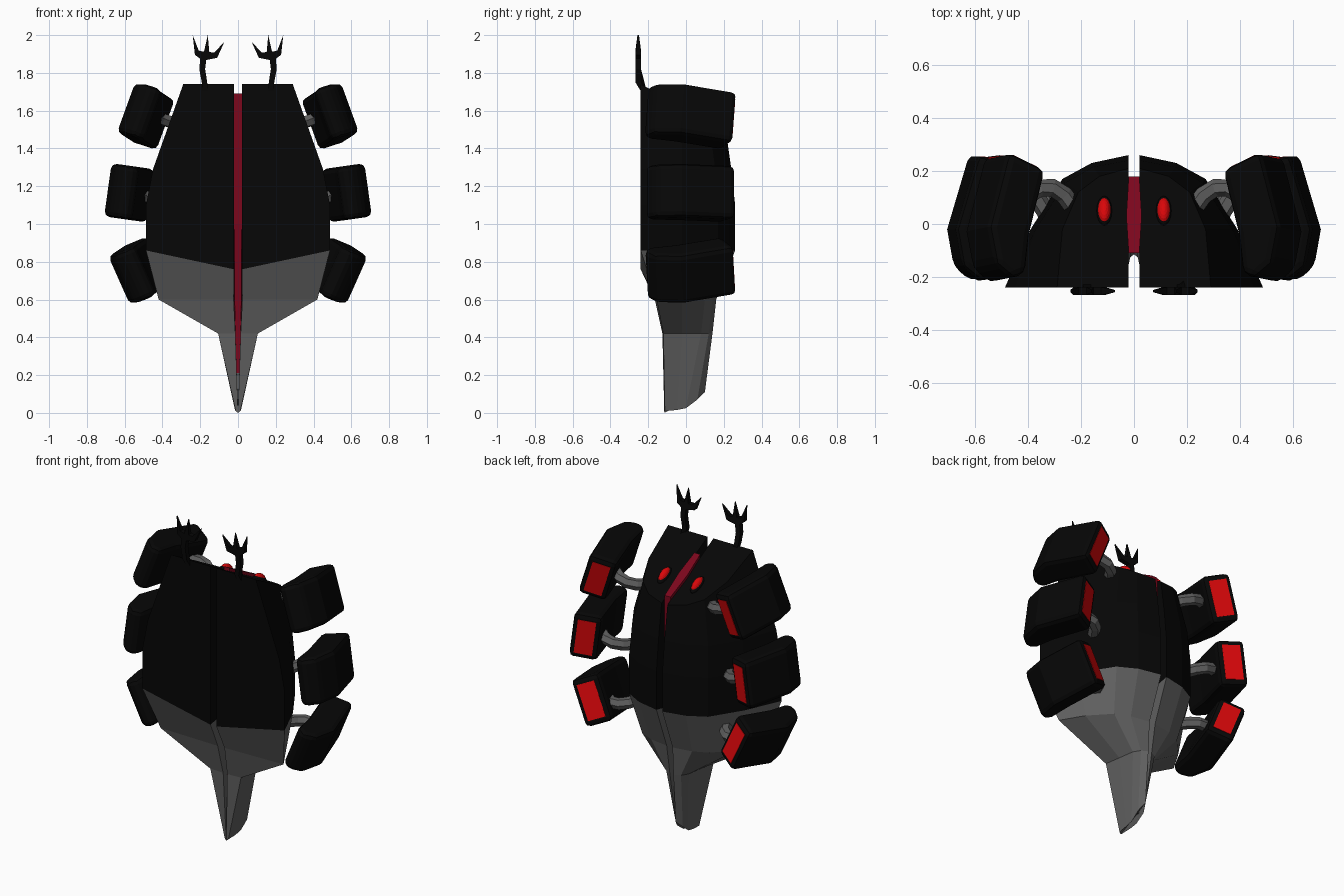
import bpy, bmesh, math
from mathutils import Matrix, Vector

if "Cube" in bpy.data.objects:
    bpy.data.objects.remove(bpy.data.objects["Cube"])


def material(name, rgb):
    m = bpy.data.materials.new(name)
    m.diffuse_color = (*rgb, 1)
    m.use_nodes = True
    m.node_tree.nodes["Principled BSDF"].inputs["Base Color"].default_value = m.diffuse_color
    return m


BLACK = material("black", (0.002, 0.002, 0.002))
GREY = material("dark_grey", (0.115, 0.115, 0.115))
RED = material("red", (0.7, 0.002, 0.003))
CRIMSON = material("crimson", (0.2, 0.002, 0.012))


def loft(name, rings, mat, mirror=True, bevel=0, matrix=None):
    """Skin closed rings of equal length and cap both ends."""
    bm = bmesh.new()
    vs = [[bm.verts.new(p) for p in r] for r in rings]
    n = len(rings[0])
    for a, b in zip(vs, vs[1:]):
        for i in range(n):
            j = (i + 1) % n
            bm.faces.new((a[i], a[j], b[j], b[i]))
    bm.faces.new(vs[0])
    bm.faces.new(vs[-1])
    bmesh.ops.recalc_face_normals(bm, faces=bm.faces)
    if matrix:
        bm.transform(matrix)
    return finish(name, bm, mat, mirror, bevel)


def finish(name, bm, mat, mirror=True, bevel=0):
    me = bpy.data.meshes.new(name)
    bm.to_mesh(me)
    bm.free()
    me.materials.append(mat)
    ob = bpy.data.objects.new(name, me)
    bpy.context.collection.objects.link(ob)
    if bevel:
        b = ob.modifiers.new("bevel", "BEVEL")
        b.width, b.segments = bevel, 2
        b.limit_method, b.angle_limit = "ANGLE", math.radians(35)
    if mirror:
        ob.modifiers.new("mirror", "MIRROR")
    return ob


def ring(pts, z):
    return [(x, y, z) for x, y in pts]


def slope(y):
    """Height of the sloping top of the shell."""
    return 1.74 - 0.53 * (y + 0.24)


# Half shell, black, flat front and domed back
wide = [(.02, -.24), (.487, -.24), (.39, -.02), (.27, .17), (.16, .23), (.02, .26)]
upper = [(.02, -.24), (.45, -.24), (.37, -.02), (.26, .155), (.155, .215), (.02, .24)]
top = [(.02, -.24), (.29, -.24), (.27, -.02), (.21, .12), (.13, .18), (.02, .21)]
rim = [(x, y, .76 if i == 0 else .86) for i, (x, y) in enumerate(wide)]
loft("shell", [rim, ring(wide, 1.1), ring(upper, 1.29),
               [(x, y, slope(y)) for x, y in top]], BLACK)

# Half of the grey lower hull, ending in a spike
hull = [(.023, -.165), (.42, -.155), (.34, -.02), (.23, .10), (.14, .14), (.02, .16)]
neck = [(.014, -.125), (.105, -.12), (.09, -.02), (.075, .08), (.05, .12), (.012, .14)]
tip = [(0, -.115, 0), (.012, -.112, .01), (.016, -.05, .015),
       (.018, 0, .025), (.02, .06, .07), (0, .10, .11)]
loft("lower_hull", [rim, ring(hull, .6), ring(neck, .42), tip], GREY)

# Crimson core between the halves
core = [(-.02, -.11), (.02, -.11), (.029, .03), (.02, .18), (-.02, .18), (-.029, .03)]
loft("core", [[(x * .4, y * .3 - .05, .2) for x, y in core],
              [(x * .9, y * .55 - .03, .6) for x, y in core],
              ring(core, 1.0),
              [(x, y, slope(y) + .02) for x, y in core]], CRIMSON, mirror=False)
# Thin grey web closing the spike
web = [(-.012, -.09), (.012, -.09), (.012, .08), (-.012, .08)]
loft("spike_web", [ring(web, .21), ring([(x * .4, y * .7 - .02) for x, y in web], .07)],
     GREY, mirror=False)

# Eyes with dark rims on the sloping top
for name, scale, mat, lift in (("eye_rim", (.029, .063, .022), BLACK, 0),
                               ("eye", (.025, .053, .03), RED, .004)):
    bm = bmesh.new()
    bmesh.ops.create_uvsphere(bm, u_segments=16, v_segments=10, radius=1)
    bm.transform(Matrix.Translation((.112, .05, slope(.05) + lift))
                 @ Matrix.Rotation(-math.atan(.53), 4, "X")
                 @ Matrix.Diagonal((*scale, 1)))
    finish(name, bm, mat)

# Three-pronged horns standing on the front edge
horn = [(.16, 1.70), (.19, 1.70), (.192, 1.75), (.205, 1.82), (.2, 1.875), (.228, 1.895),
        (.24, 2.0), (.208, 1.918), (.18, 1.912), (.16, 2.0), (.152, 1.91),
        (.125, 1.908), (.072, 1.965), (.11, 1.88), (.168, 1.868), (.174, 1.82), (.163, 1.75)]


def horn_y(z, side):
    thick = .015 if z < 1.92 else .004
    return (-.222 if z < 1.72 else -.253) + side * thick


loft("horn", [[(x, horn_y(z, s), z) for x, z in horn] for s in (-1, 1)], BLACK)

# Side pods: plan outline extruded upwards, red panel on the back end
plan = [(-.12, .195), (.03, .265), (.115, -.02), (.09, -.16),
        (.025, -.215), (-.03, -.195), (-.05, -.05)]
a, b = Vector((*plan[0], 0)), Vector((*plan[1], 0))
along = (b - a).normalized()
out = Vector((-along.y, along.x, 0))
# label, centre, lean, pitch, arm start
pods = [("upper", (.485, 0, 1.575), -20, -4, (.22, .05, 1.50)),
        ("middle", (.575, 0, 1.165), -8, 0, (.33, .04, 1.10)),
        ("lower", (.525, 0, .75), 24, 3, (.30, .03, .76))]
for label, centre, lean, pitch, start in pods:
    m = (Matrix.Translation(centre) @ Matrix.Rotation(math.radians(lean), 4, "Y")
         @ Matrix.Rotation(math.radians(pitch), 4, "X"))
    loft(label + "_pod", [ring(plan, -.142), ring(plan, .142)], BLACK,
         bevel=.028, matrix=m)
    panel = []
    for d in (-.01, .002):
        p, q = a + along * .03 + out * d, b - along * .03 + out * d
        panel.append([(v.x, v.y, z) for v, z in
                      ((p, -.107), (q, -.107), (q, .107), (p, .107))])
    loft(label + "_pod_panel", panel, RED, matrix=m)

    # Curved six-sided arm from body to pod
    s, e = Vector(start), Vector(centre) + Vector((-.02, .04, 0))
    mid = (s + e) / 2 + Vector((-.02, .19, -.01))
    rings = []
    for k in range(6):
        t = k / 5
        c = s * (1 - t) ** 2 + mid * 2 * t * (1 - t) + e * t * t
        d = ((mid - s) * (1 - t) + (e - mid) * t).normalized()
        side = d.cross(Vector((0, 0, 1))).normalized()
        up = side.cross(d)
        rings.append([c + .034 * (side * math.cos(i * math.pi / 3)
                                  + up * math.sin(i * math.pi / 3)) for i in range(6)])
    loft(label + "_arm", rings, GREY)
